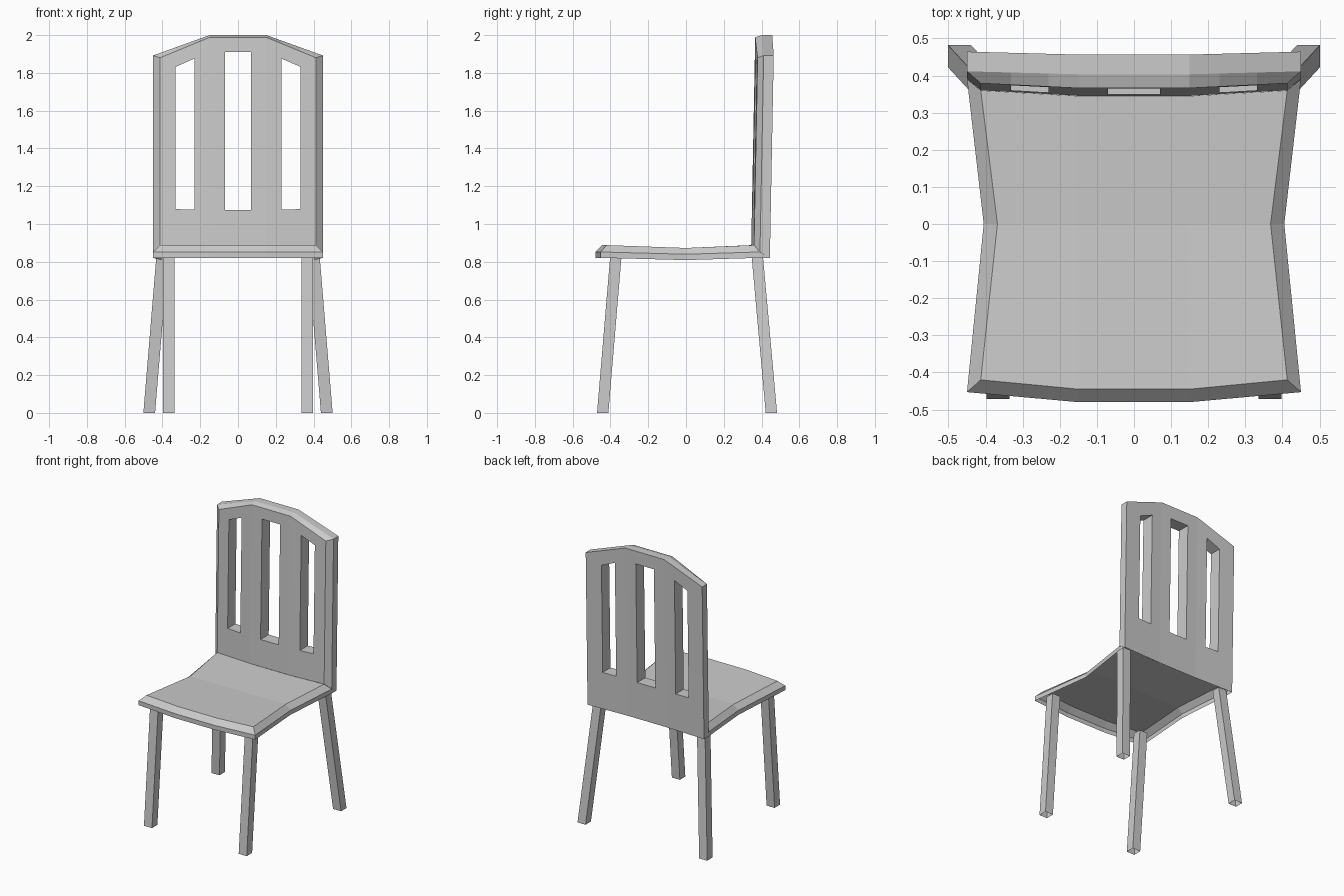
import bpy, bmesh

if "Cube" in bpy.data.objects:
    bpy.data.objects.remove(bpy.data.objects["Cube"])


def finish(name, bm):
    bmesh.ops.remove_doubles(bm, verts=bm.verts, dist=1e-4)
    bmesh.ops.recalc_face_normals(bm, faces=bm.faces)
    me = bpy.data.meshes.new(name)
    bm.to_mesh(me)
    bm.free()
    ob = bpy.data.objects.new(name, me)
    bpy.context.collection.objects.link(ob)
    return ob


def strip(bm, a, b):
    # quads between two matching chains of vertices
    for i in range(len(a) - 1):
        bm.faces.new((a[i], a[i + 1], b[i + 1], b[i]))


def mirrored(half):
    return half + [(-x, y, z) for x, y, z in reversed(half)]


# Seat: dished top, sloping border and short skirt, open underneath
bm = bmesh.new()
add = lambda pts: [bm.verts.new(p) for p in pts]
front = add(mirrored([(-.413, -.42, .888), (-.15, -.445, .888)]))
mid = add(mirrored([(-.368, 0, .873), (-.15, 0, .873)]))
back = add(mirrored([(-.413, .36, .888), (-.15, .345, .888)]))
strip(bm, front, mid)
strip(bm, mid, back)
inner = [back[0], mid[0]] + front + [mid[3], back[3]]
rim_pts = mirrored([(-.45, .39, .852), (-.405, 0, .84),
                    (-.45, -.453, .852), (-.15, -.48, .852)])
rim = add(rim_pts)
skirt = add([(x, y, z - .031) for x, y, z in rim_pts])
strip(bm, inner, rim)
strip(bm, rim, skirt)
# short skirt end under the backrest
for v, w, s in ((rim[0], skirt[0], -1), (rim[-1], skirt[-1], 1)):
    bm.faces.new((v, w, bm.verts.new((s * .45, .4445, .821))))
finish("seat", bm)

# Backrest: bowed, leaning panel with chamfered front and three slots
HALF = [.07, .15, .23, .332]
SLOTS = {1, 4, 7}


def layer(edge, base, bow, low, high):
    xs = [-edge] + [-x for x in reversed(HALF)] + HALF + [edge]
    grid = []
    for x in xs:
        t = max(0, abs(x) - .15)
        k = t / (edge - .15)
        zs = [low, 1.075 + .02 * t, 1.91 - .43 * t, high - .108 * k]
        grid.append([(x, base + bow * k + .019 * (z - .87), z) for z in zs])
    return grid


bm = bmesh.new()
F, R, B = [[[bm.verts.new(p) for p in col] for col in layer(*a)] for a in (
    (.413, .345, .015, .888, 1.988),
    (.45, .382, .01, .852, 2.0),
    (.45, .435, .01, .821, 2.0))]
for i in range(9):
    for j in range(3):
        if i in SLOTS and j == 1:
            f = [F[i][1], F[i + 1][1], F[i + 1][2], F[i][2], F[i][1]]
            b = [B[i][1], B[i + 1][1], B[i + 1][2], B[i][2], B[i][1]]
            strip(bm, f, b)
            continue
        for g in (F, B):
            bm.faces.new((g[i][j], g[i + 1][j], g[i + 1][j + 1], g[i][j + 1]))
edge = lambda g: g[0] + [c[3] for c in g[1:-1]] + g[-1][::-1]
strip(bm, edge(F), edge(R))
strip(bm, edge(R), edge(B))
bmesh.ops.delete(bm, geom=[v for v in bm.verts if not v.link_faces], context='VERTS')
finish("backrest", bm)


# Legs: square, splayed, open at the floor
def leg(name, foot, top, side):
    bm = bmesh.new()
    rings = []
    for (x, y), z in ((foot, 0), (top, .845)):
        rings.append([bm.verts.new((side * (x + .031 * a), y + .03 * b, z))
                      for a, b in ((-1, -1), (1, -1), (1, 1), (-1, 1))])
    lo, hi = rings
    strip(bm, lo + lo[:1], hi + hi[:1])
    bm.faces.new(hi)
    finish(name, bm)


for side, word in ((-1, "left"), (1, "right")):
    leg("front_leg_" + word, (.366, -.441), (.366, -.37), side)
    leg("back_leg_" + word, (.47, .452), (.4, .376), side)
